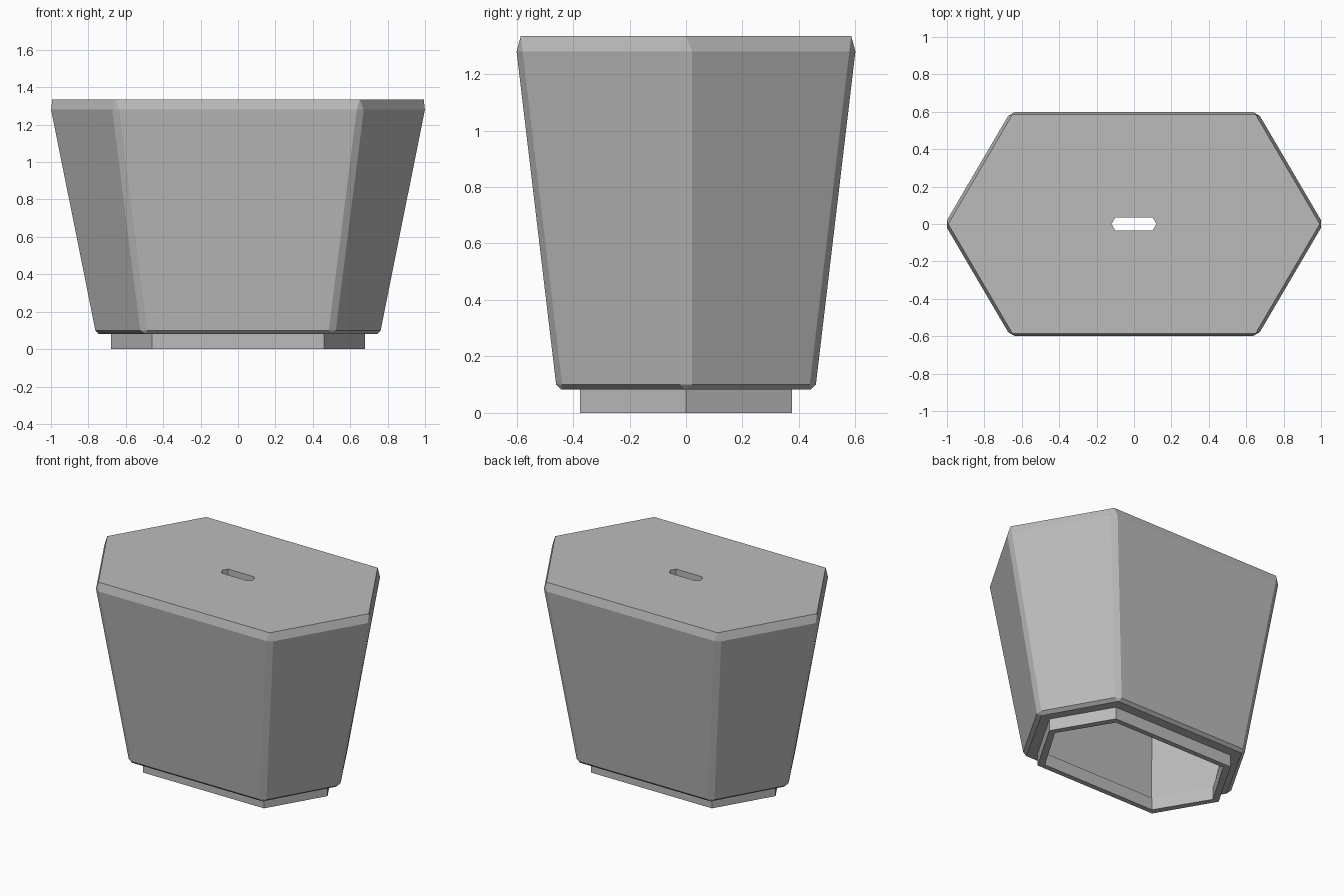
import bpy
import bmesh
from mathutils import Vector

cube = bpy.data.objects.get("Cube")
if cube:
    bpy.data.objects.remove(cube, do_unlink=True)

grey = bpy.data.materials.new("plain grey")
grey.use_nodes = True
colour = (0.5, 0.5, 0.5, 1)
grey.diffuse_color = colour
grey.node_tree.nodes["Principled BSDF"].inputs["Base Color"].default_value = colour


def hexagon(tip, shoulder, depth, z, cut=0.0):
    """Stretched hexagon with each corner cut into two points."""
    corners = [Vector(p) for p in ((tip, 0, z), (shoulder, depth, z), (-shoulder, depth, z),
                                   (-tip, 0, z), (-shoulder, -depth, z), (shoulder, -depth, z))]
    points = []
    for i, corner in enumerate(corners):
        for other in (corners[i - 1], corners[(i + 1) % 6]):
            points.append(corner + (other - corner).normalized() * cut)
    return points


def closed_loft(name, sections):
    """Join the sections in order, and the last one back to the first."""
    bm = bmesh.new()
    rings = [[bm.verts.new(p) for p in section] for section in sections]
    for i, ring in enumerate(rings):
        below = rings[(i + 1) % len(rings)]
        for j in range(len(ring)):
            k = (j + 1) % len(ring)
            bm.faces.new((ring[j], below[j], below[k], ring[k]))
    bmesh.ops.remove_doubles(bm, verts=bm.verts, dist=0.0001)
    bmesh.ops.recalc_face_normals(bm, faces=bm.faces)
    mesh = bpy.data.meshes.new(name)
    bm.to_mesh(mesh)
    bm.free()
    mesh.materials.append(grey)
    obj = bpy.data.objects.new(name, mesh)
    bpy.context.collection.objects.link(obj)
    return obj


# Hollow tapered body with bevelled edges and a slot through the lid
closed_loft("tapered_body", [
    hexagon(0.12, 0.1, 0.035, 1.335),
    hexagon(0.993, 0.65, 0.585, 1.335),
    hexagon(1.012, 0.66, 0.6, 1.28, 0.025),
    hexagon(0.775, 0.51, 0.46, 0.1, 0.025),
    hexagon(0.745, 0.495, 0.44, 0.082),
    hexagon(0.64, 0.43, 0.345, 0.082),
    hexagon(0.93, 0.61, 0.55, 1.28),
    hexagon(0.12, 0.1, 0.035, 1.28),
])

# Open foot ring under the body
closed_loft("foot_ring", [
    hexagon(0.68, 0.46, 0.375, 0.084),
    hexagon(0.68, 0.46, 0.375, 0),
    hexagon(0.635, 0.43, 0.34, 0),
    hexagon(0.635, 0.43, 0.34, 0.084),
])
